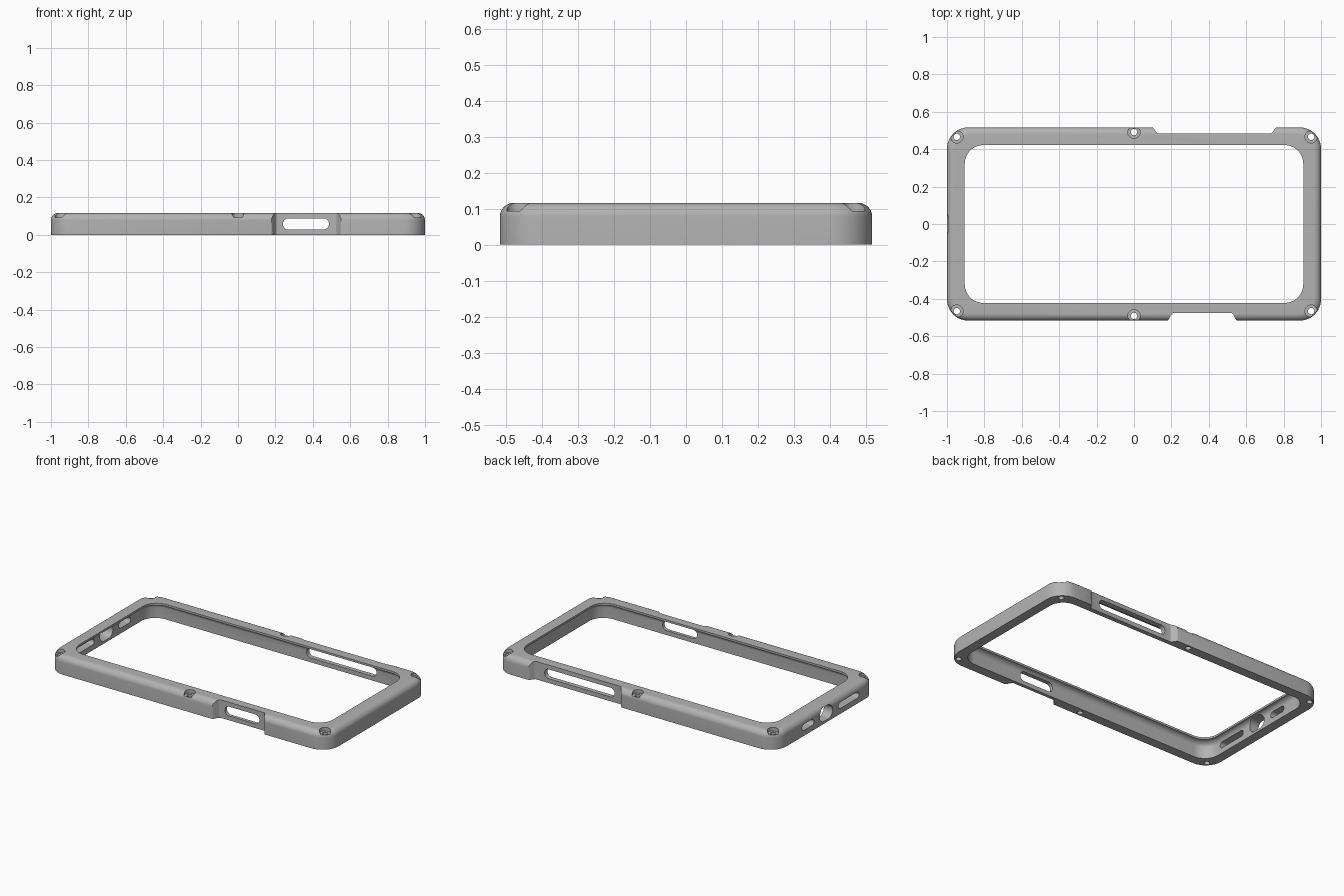
import bpy, bmesh, math
from mathutils import Vector, Matrix

old = bpy.data.objects.get("Cube")
if old:
    bpy.data.objects.remove(old, do_unlink=True)

HALF_X, HALF_Y, TOP = 1.0, 0.517, 0.116

grey = bpy.data.materials.new("matte_grey")
grey.use_nodes = True
grey.diffuse_color = (0.45, 0.45, 0.45, 1)
grey.node_tree.nodes["Principled BSDF"].inputs["Base Color"].default_value = grey.diffuse_color


def make_object(name, bm):
    bmesh.ops.recalc_face_normals(bm, faces=bm.faces)
    mesh = bpy.data.meshes.new(name)
    bm.to_mesh(mesh)
    bm.free()
    mesh.materials.append(grey)
    ob = bpy.data.objects.new(name, mesh)
    bpy.context.collection.objects.link(ob)
    return ob


def rounded_rect(hx, hy, r, steps=12):
    pts = []
    for i, (sx, sy) in enumerate([(1, 1), (-1, 1), (-1, -1), (1, -1)]):
        for k in range(steps + 1):
            a = math.pi / 2 * (i + k / steps)
            pts.append((sx * (hx - r) + r * math.cos(a), sy * (hy - r) + r * math.sin(a)))
    return pts


def prism(name, points, low, high, matrix=Matrix()):
    """Extrude a flat outline from low to high, then place it."""
    bm = bmesh.new()
    bottom = [bm.verts.new(matrix @ Vector((x, y, low))) for x, y in points]
    top = [bm.verts.new(matrix @ Vector((x, y, high))) for x, y in points]
    bm.faces.new(bottom)
    bm.faces.new(top)
    for i in range(len(points)):
        j = (i + 1) % len(points)
        bm.faces.new((bottom[i], bottom[j], top[j], top[i]))
    return make_object(name, bm)


def arc(cx, cz, r, start, end, steps=8):
    return [(cx + r * math.cos(math.radians(start + (end - start) * k / steps)),
             cz + r * math.sin(math.radians(start + (end - start) * k / steps)))
            for k in range(steps + 1)]


# Frame: closed wall section (inset, height) swept round a rounded rectangle
EDGE, WALL, LIP = 0.038, 0.062, 0.095
section = [(0, 0)] + arc(EDGE, TOP - EDGE, EDGE, 180, 90)
section += [(LIP, TOP)] + arc(WALL + 0.033, 0.07, 0.033, 90, 180) + [(WALL, 0)]
bm = bmesh.new()
rings = []
for n, (inset, z) in enumerate(section):
    radius = 0.115 - inset * 0.6 if n < 10 else 0.1
    rings.append([bm.verts.new((x, y, z))
                  for x, y in rounded_rect(HALF_X - inset, HALF_Y - inset, radius)])
for a, b in zip(rings, rings[1:] + rings[:1]):
    for i in range(len(a)):
        j = (i + 1) % len(a)
        bm.faces.new((a[i], a[j], b[j], b[i]))
frame = make_object("bumper_frame", bm)

cutters = []

# Button recesses: full-height notches with soft S-shaped ends
def recess(name, x0, x1, depth, side, ramp=0.035):
    out = HALF_Y + 0.05
    ease = [(k / 8, (1 - math.cos(math.pi * k / 8)) / 2) for k in range(9)]
    pts = [(x0, out)]
    pts += [(x0 + ramp * t, HALF_Y + 0.001 - depth * e) for t, e in ease]
    pts += [(x1 - ramp * t, HALF_Y + 0.001 - depth * e) for t, e in reversed(ease)]
    pts += [(x1, out)]
    cutters.append(prism(name, [(x, y * side) for x, y in pts], -0.1, 0.3))

recess("front_recess", 0.175, 0.555, 0.042, -1)
recess("back_recess", 0.095, 0.765, 0.034, 1)

# Side openings: rounded slots through the walls
def slot(name, along, half_length, z, half_height, wall):
    if wall == "end":
        m = Matrix(((0, 0, 1, -HALF_X), (1, 0, 0, along), (0, 1, 0, z), (0, 0, 0, 1)))
    else:
        y = HALF_Y if wall == "back" else -HALF_Y
        m = Matrix(((1, 0, 0, along), (0, 0, 1, y), (0, 1, 0, z), (0, 0, 0, 1)))
    r = min(half_length, half_height) * 0.98
    cutters.append(prism(name, rounded_rect(half_length, half_height, r), -0.09, 0.09, m))

slot("front_button_slot", 0.363, 0.123, 0.058, 0.03, "front")
slot("back_button_slot", 0.42, 0.25, 0.058, 0.03, "back")
slot("port_opening", 0.0, 0.065, 0.058, 0.043, "end")
slot("small_slot", 0.185, 0.06, 0.055, 0.02, "end")
slot("long_slot", -0.23, 0.105, 0.055, 0.02, "end")

# Screw holes with counterbores
for sy in (-1, 1):
    for x, y in ((-0.947, 0.466), (0, 0.491), (0.947, 0.466)):
        place = Matrix.Translation((x, y * sy, 0))
        cutters.append(prism("counterbore", rounded_rect(0.033, 0.033, 0.0329, 8), 0.093, 0.2, place))
        cutters.append(prism("screw_hole", rounded_rect(0.017, 0.017, 0.0169, 8), -0.1, 0.15, place))

bpy.context.view_layer.objects.active = frame
for cutter in cutters:
    mod = frame.modifiers.new("cut", "BOOLEAN")
    mod.operation, mod.solver, mod.object = "DIFFERENCE", "EXACT", cutter
    bpy.ops.object.modifier_apply(modifier=mod.name)
    bpy.data.objects.remove(cutter, do_unlink=True)

bpy.ops.object.select_all(action="DESELECT")
frame.select_set(True)
bpy.ops.object.shade_smooth_by_angle(angle=math.radians(30))
